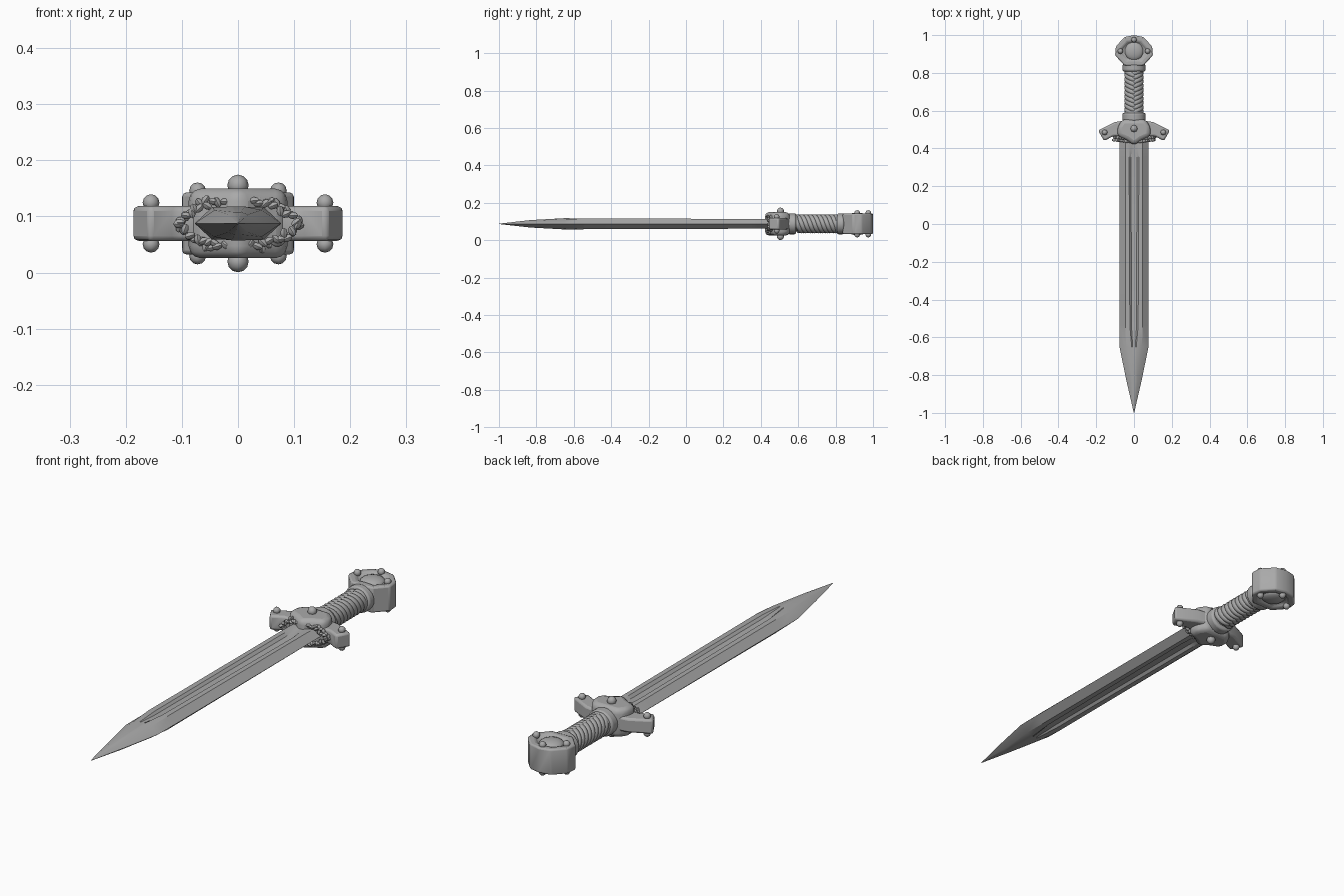
import bpy, bmesh, math, random
from mathutils import Matrix, Vector

if "Cube" in bpy.data.objects:
    bpy.data.objects.remove(bpy.data.objects["Cube"], do_unlink=True)

random.seed(4)
MID = 0.0875  # height of the sword's flat centre plane

steel = bpy.data.materials.new("grey_steel")
steel.use_nodes = True
GREY = (0.4, 0.4, 0.4, 1)
steel.diffuse_color = GREY
steel.node_tree.nodes["Principled BSDF"].inputs["Base Color"].default_value = GREY


def finish(bm, name, angle=35, bevel=0, segments=2):
    bmesh.ops.recalc_face_normals(bm, faces=bm.faces)
    mesh = bpy.data.meshes.new(name)
    bm.to_mesh(mesh)
    bm.free()
    mesh.materials.append(steel)
    ob = bpy.data.objects.new(name, mesh)
    bpy.context.collection.objects.link(ob)
    if bevel:
        mod = ob.modifiers.new("soft_edges", "BEVEL")
        mod.width, mod.segments = bevel, segments
        mod.limit_method, mod.angle_limit = "ANGLE", math.radians(25)
    bpy.ops.object.select_all(action="DESELECT")
    ob.select_set(True)
    bpy.context.view_layer.objects.active = ob
    bpy.ops.object.shade_smooth_by_angle(angle=math.radians(angle))
    return ob


def loft(bm, rings):
    """Skin a list of closed rings and cap both ends."""
    loops = [[bm.verts.new(p) for p in ring] for ring in rings]
    n = len(loops[0])
    for a, b in zip(loops, loops[1:]):
        for i in range(n):
            j = (i + 1) % n
            bm.faces.new((a[i], a[j], b[j], b[i]))
    return bm.faces.new(loops[0]), bm.faces.new(loops[-1])


def mirrored(half):
    """Complete a right-hand outline that starts and ends on the centre line."""
    return half + [(-x, y) for x, y in reversed(half) if x > 0]


def prism(bm, outline, half):
    return loft(bm, [[(x, y, MID + s * half) for x, y in outline] for s in (-1, 1)])


def ball(bm, loc, size, rot=Matrix(), u=8, v=6):
    m = Matrix.Translation(loc) @ rot @ Matrix.Diagonal((*size, 1))
    bmesh.ops.create_uvsphere(bm, u_segments=u, v_segments=v, radius=1, matrix=m)


# Blade: y, half width, flat half width, fuller half width, thickness, fuller depth
stations = [(-1.0, .001, .0007, .0004, .001, 0),
            (-.83, .040, .018, .006, .020, 0),
            (-.65, .077, .042, .012, .030, 0),
            (-.54, .077, .046, .022, .029, .010),
            (.34, .077, .046, .026, .026, .012),
            (.41, .077, .046, .022, .026, .004),
            (.48, .077, .046, .020, .026, 0)]
rings = []
for y, w, flat, groove, t, d in stations:
    ridge = 1.0 if d else 0.8
    upper = [(w, 0), (flat, t * ridge), (groove, t), (groove * .6, t - d),
             (-groove * .6, t - d), (-groove, t), (-flat, t * ridge), (-w, 0)]
    lower = [(x, -z) for x, z in reversed(upper[1:-1])]
    rings.append([(x, y, MID + z) for x, z in upper + lower])
bm = bmesh.new()
loft(bm, rings)
finish(bm, "blade", 28)

# Guard centre block and the two drooping arms
bm = bmesh.new()
prism(bm, mirrored([(0, .415), (.04, .445), (.088, .465), (.088, .515), (.06, .555), (0, .555)]), .062)
finish(bm, "guard_centre", 40, .022, 3)

for name, s in (("left", 1), ("right", -1)):
    bm = bmesh.new()
    arm = [(.03, .55), (.10, .54), (.19, .495), (.158, .44), (.11, .465), (.03, .465)]
    prism(bm, [(s * x, y) for x, y in arm], .031)
    finish(bm, name + "_guard_arm", 40, .009, 2)

# Studs on both faces of the guard and pommel
studs = {"guard_centre_studs": [(0, .505, .068, .019)],
         "guard_arm_studs": [(s * .155, .485, .037, .015) for s in (-1, 1)],
         "pommel_studs": [(0, .975, .058, .015), (.072, .915, .058, .015), (-.072, .915, .058, .015)]}
for name, spots in studs.items():
    bm = bmesh.new()
    for x, y, z, r in spots:
        for side in (-1, 1):
            ball(bm, (x, y, MID + side * z), (r, r, r))
    finish(bm, name, 50)

# Leaf cluster wrapped around the root of the blade
bm = bmesh.new()
for sx in (-1, 1):
    for sz in (-1, 1):
        for i in range(9):
            t = i / 8
            x = .025 + .08 * t
            z = .036 * (1 - t ** 2) + .003
            for row in range(2):
                spin = Matrix.Rotation(random.uniform(0, math.pi), 4, "Y")
                loc = (sx * (x + random.uniform(-.004, .004)),
                       .437 + .014 * row + .008 * t,
                       MID + sz * (z + random.uniform(-.003, .004) + .004 * row))
                ball(bm, loc, (.011, .009, .0065), spin, 6, 4)
finish(bm, "leaf_cluster", 50)

# Collars at each end of the grip and the core under the braid
for name, y0, y1, r in (("lower_collar", .545, .588, .061), ("upper_collar", .808, .845, .061),
                        ("grip_core", .57, .83, .041)):
    bm = bmesh.new()
    loft(bm, [[(r * math.cos(a * math.pi / 12), y, MID + r * .92 * math.sin(a * math.pi / 12))
               for a in range(24)] for y in (y0, y1)])
    finish(bm, name, 40, .009, 3)

# Braided wrap: half-round strands that overlap on the top and bottom faces
bm = bmesh.new()
COUNT, STEPS = 9, 18
pitch = .205 / COUNT
for s in (-1, 1):
    for k in range(-1, COUNT + 1):
        base = .607 + pitch * (k + (.5 if s > 0 else 0))
        rings = []
        for i in range(STEPS + 1):
            a = math.radians(-32 + 244 * i / STEPS)
            y = base + .05 * (a / math.pi - .5)
            y = min(max(y, .588), .808)
            tuck = .007 * (max(0, abs(a - math.pi / 2) - 1.4) / .73)
            r = .043 - tuck
            out = Vector((s * math.sin(a), 0, math.cos(a)))
            centre = Vector((0, y, MID)) + out * r
            rings.append([centre + out * .0085 * math.cos(q) + Vector((0, .0135 * math.sin(q), 0))
                          for q in (j * math.pi / 4 for j in range(8))])
        loft(bm, rings)
finish(bm, "braided_grip", 60)

# Pommel: faceted block with a dished, domed face on each side
bm = bmesh.new()
caps = prism(bm, mirrored([(0, .838), (.05, .838), (.1, .893), (.096, .94), (.05, .99), (0, 1.0)]), .055)
bmesh.ops.recalc_face_normals(bm, faces=bm.faces)
bmesh.ops.inset_individual(bm, faces=list(caps), thickness=.03, depth=0)
bmesh.ops.inset_individual(bm, faces=list(caps), thickness=.008, depth=-.012)
finish(bm, "pommel", 40, .008, 2)

bm = bmesh.new()
for side in (-1, 1):
    ball(bm, (0, .915, MID + side * .04), (.05, .05, .02), u=20, v=10)
finish(bm, "pommel_domes", 60)
